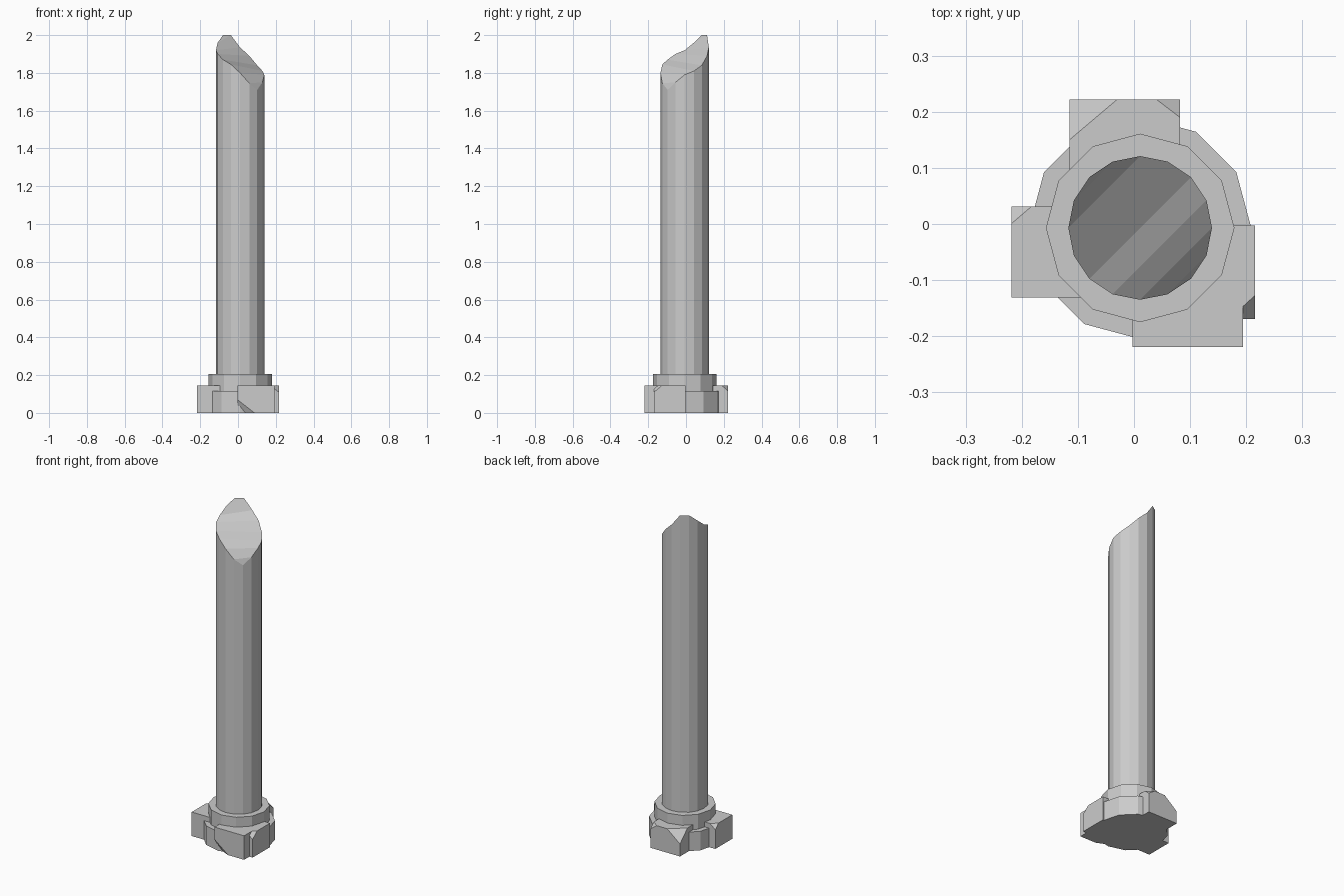
import bpy, bmesh, math
from mathutils import Vector

if "Cube" in bpy.data.objects:
    bpy.data.objects.remove(bpy.data.objects["Cube"])

CX, CY = 0.011, -0.007   # column axis


def finish(bm, name):
    bmesh.ops.recalc_face_normals(bm, faces=bm.faces)
    mesh = bpy.data.meshes.new(name)
    bm.to_mesh(mesh)
    bm.free()
    obj = bpy.data.objects.new(name, mesh)
    bpy.context.collection.objects.link(obj)
    return obj


def ring_points(r, n):
    return [(CX + r * math.cos(2 * math.pi * i / n),
             CY + r * math.sin(2 * math.pi * i / n)) for i in range(n)]


def prism(name, r, n, z0, z1):
    bm = bmesh.new()
    bottom = bm.faces.new([bm.verts.new((x, y, z0)) for x, y in ring_points(r, n)])
    ext = bmesh.ops.extrude_face_region(bm, geom=[bottom], use_keep_orig=True)
    top = [v for v in ext["geom"] if isinstance(v, bmesh.types.BMVert)]
    bmesh.ops.translate(bm, verts=top, vec=(0, 0, z1 - z0))
    return finish(bm, name)


def chipped_block(name, lo, hi, chips):
    """Box with corners sliced off; a chip is (corner, signed leg lengths)."""
    lo, hi = Vector(lo), Vector(hi)
    bm = bmesh.new()
    bmesh.ops.create_cube(bm, size=1)
    for v in bm.verts:
        v.co = [(lo[k] + hi[k]) / 2 + v.co[k] * (hi[k] - lo[k]) for k in range(3)]
    for corner, legs in chips:
        c = Vector(corner)
        normal = Vector([-1 / d for d in legs])
        cut = bmesh.ops.bisect_plane(
            bm, geom=bm.verts[:] + bm.edges[:] + bm.faces[:],
            plane_co=c + Vector((legs[0], 0, 0)), plane_no=normal, clear_outer=True)
        edges = [e for e in cut["geom_cut"] if isinstance(e, bmesh.types.BMEdge)]
        bmesh.ops.holes_fill(bm, edges=edges)
    return finish(bm, name)


# Round plinth with four broken remains of its square slab
base = prism("base", 0.198, 12, 0, 0.115)
T = 0.145
blocks = [
    chipped_block("back_block", (-0.115, 0.03, 0), (0.082, 0.222, T),
                  [((-0.115, 0.222, T), (0.085, -0.072, -0.07)),
                   ((0.082, 0.222, T), (-0.042, -0.032, -0.03))]),
    chipped_block("left_block", (-0.218, -0.131, 0), (-0.05, 0.031, T),
                  [((-0.218, 0.031, T), (0.035, -0.03, -0.03))]),
    chipped_block("right_block", (0.08, -0.169, 0), (0.216, -0.003, T),
                  [((0.216, -0.169, T), (-0.046, 0.042, -0.035))]),
    chipped_block("front_block", (-0.003, -0.219, 0), (0.194, -0.08, T),
                  [((-0.003, -0.219, 0), (0.09, 0.04, 0.07))]),
]
for block in blocks:
    mod = base.modifiers.new("join", "BOOLEAN")
    mod.operation = "UNION"
    mod.solver = "EXACT"
    mod.object = block
    bpy.context.view_layer.objects.active = base
    bpy.ops.object.modifier_apply(modifier=mod.name)
    bpy.data.objects.remove(block)

# Collar under the shaft
prism("collar", 0.168, 12, 0.10, 0.205)

# Shaft with a slanted broken top; rim heights run counter-clockwise from +x
rim = [1.79, 1.81, 1.84, 1.89, 1.935, 2.0, 2.0, 1.96,
       1.92, 1.90, 1.87, 1.845, 1.80, 1.745, 1.71, 1.75]
N = len(rim)
bm = bmesh.new()
pts = ring_points(0.128, N)
low = [bm.verts.new((x, y, 0.19)) for x, y in pts]
top = [bm.verts.new((x, y, z)) for (x, y), z in zip(pts, rim)]
bm.faces.new(low)
for i in range(N):
    j = (i + 1) % N
    bm.faces.new((low[i], low[j], top[j], top[i]))
# Break surface: strips across the slope, from the high point to the low one
HIGH = 6
for k in range(N // 2):
    strip = [top[(HIGH - k) % N], top[(HIGH + k) % N],
             top[(HIGH + k + 1) % N], top[(HIGH - k - 1) % N]]
    bm.faces.new(list(dict.fromkeys(strip)))
finish(bm, "broken_shaft")
